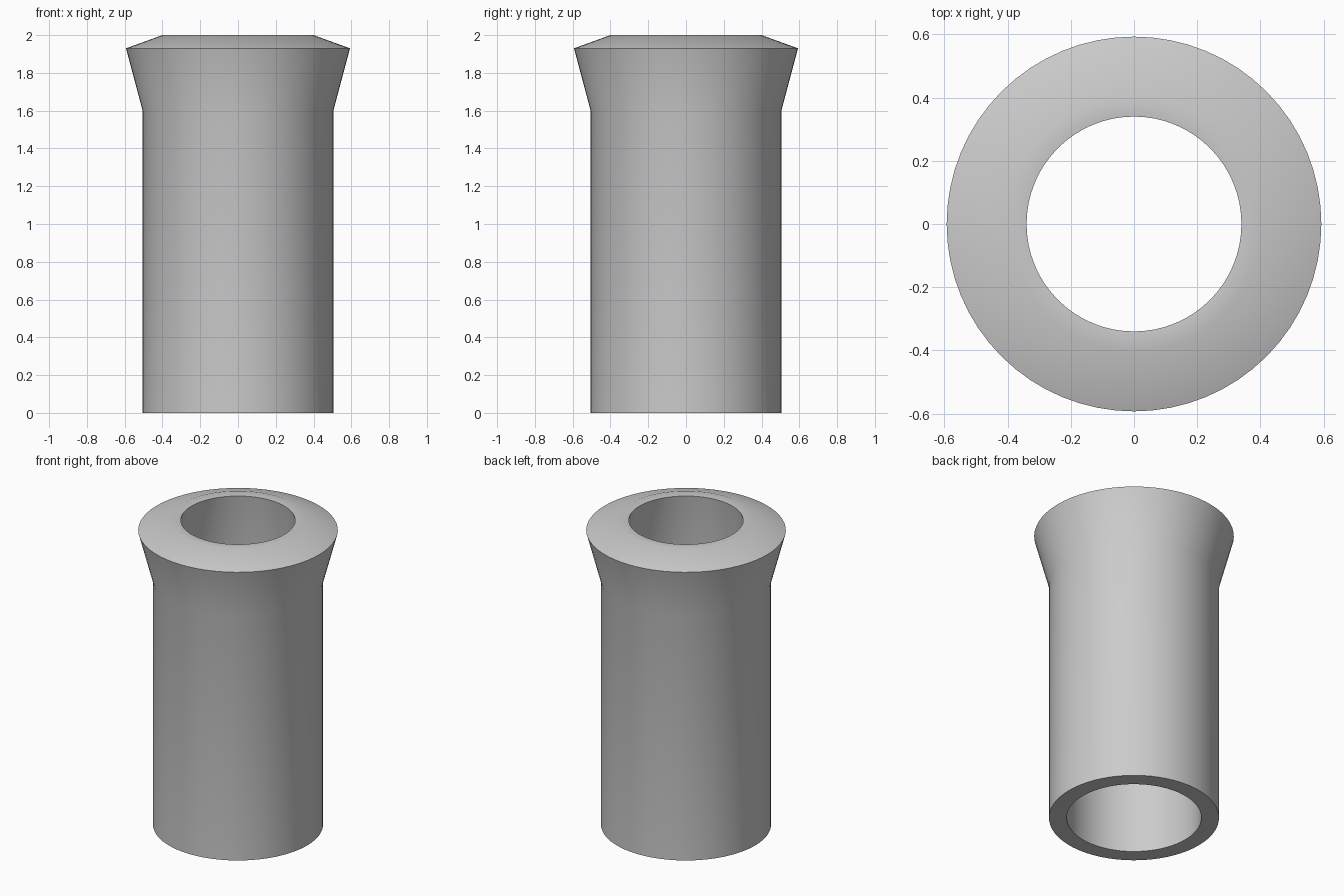
import bpy
import bmesh
import math

cube = bpy.data.objects.get("Cube")
if cube:
    bpy.data.objects.remove(cube, do_unlink=True)

# Plain grey metal
GREY = (0.6, 0.6, 0.6, 1.0)
metal = bpy.data.materials.new("grey metal")
metal.use_nodes = True
metal.diffuse_color = GREY
metal.node_tree.nodes["Principled BSDF"].inputs["Base Color"].default_value = GREY


def lathe(name, profile, material, steps=64):
    """Spin a closed (radius, height) profile around the z axis."""
    bm = bmesh.new()
    verts = [bm.verts.new((r, 0, z)) for r, z in profile]
    edges = [bm.edges.new((a, b)) for a, b in zip(verts, verts[1:] + verts[:1])]
    bmesh.ops.spin(bm, geom=verts + edges, cent=(0, 0, 0), axis=(0, 0, 1),
                   angle=math.tau, steps=steps, use_merge=True)
    bmesh.ops.remove_doubles(bm, verts=bm.verts, dist=0.0001)
    bmesh.ops.recalc_face_normals(bm, faces=bm.faces)
    mesh = bpy.data.meshes.new(name)
    bm.to_mesh(mesh)
    bm.free()
    mesh.materials.append(material)
    obj = bpy.data.objects.new(name, mesh)
    bpy.context.collection.objects.link(obj)
    bpy.ops.object.select_all(action="DESELECT")
    obj.select_set(True)
    bpy.context.view_layer.objects.active = obj
    bpy.ops.object.shade_smooth_by_angle(angle=math.radians(35))
    return obj


# Straight tube with a flared collar, sloped lip and narrowed mouth
lathe("flared_tube", [
    (0.40, 0.0), (0.505, 0.0), (0.505, 1.6),      # base ring and outer wall
    (0.593, 1.93), (0.40, 2.0), (0.34, 1.995),    # flare, lip and mouth
    (0.40, 1.6),                                  # bore
], metal)
